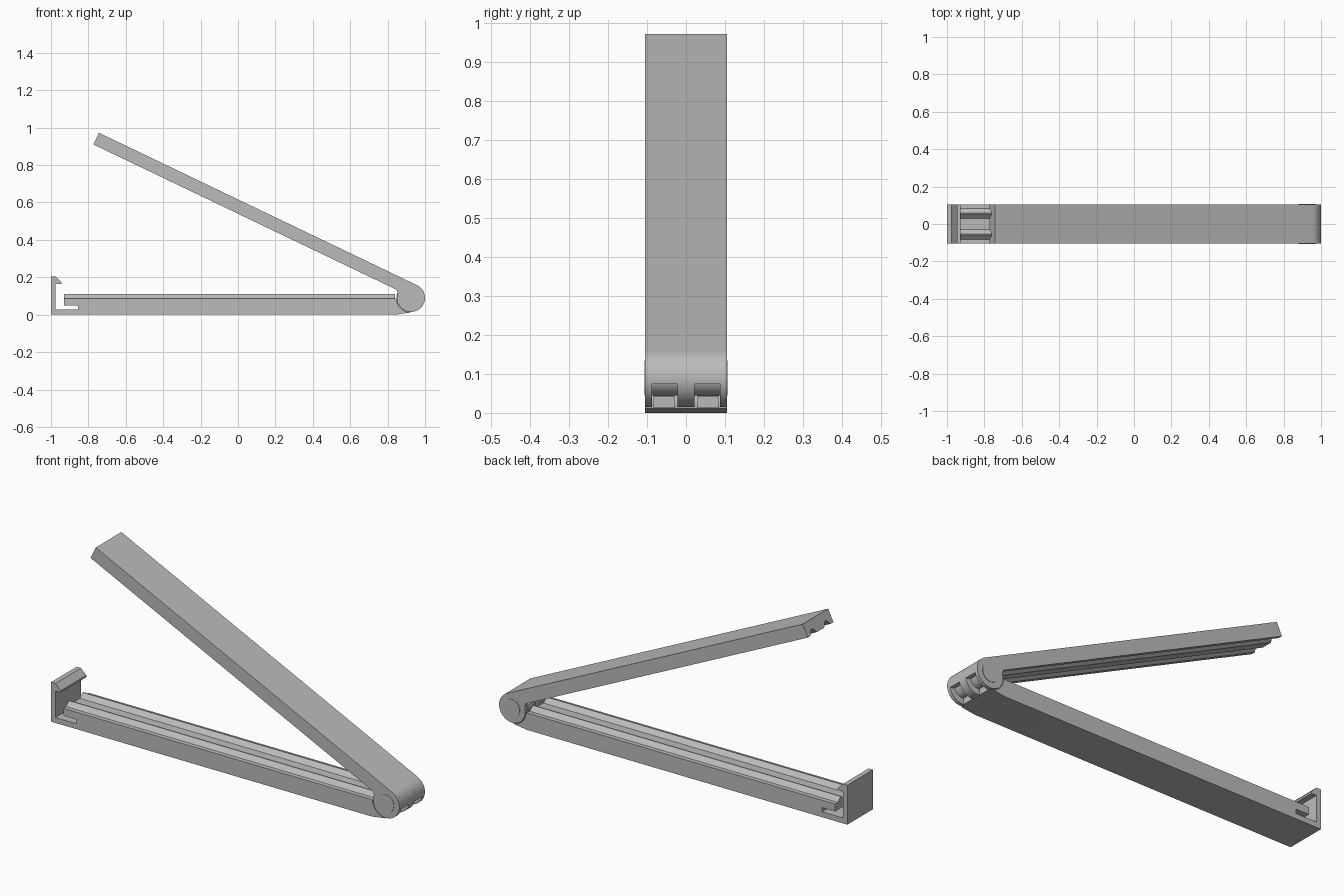
import bpy
import bmesh
from math import cos, sin, radians
from mathutils import Matrix, Vector

cube = bpy.data.objects.get("Cube")
if cube:
    bpy.data.objects.remove(cube)

grey = bpy.data.materials.new("grey plastic")
grey.use_nodes = True
grey.diffuse_color = (0.5, 0.5, 0.5, 1)
grey.node_tree.nodes["Principled BSDF"].inputs["Base Color"].default_value = (0.5, 0.5, 0.5, 1)

HALF = 0.105           # half width of the clip
HINGE = Vector((0.925, 0, 0.09))
TILT = radians(25.6)   # opening angle of the upper arm
BARREL, PIN = 0.075, 0.045
RIDGE_Y, RIDGE_W = 0.056, 0.027


def extrude(name, points, offset, smooth=False):
    """Closed prism from a loop of 3D points swept along an offset."""
    bm = bmesh.new()
    face = bm.faces.new([bm.verts.new(p) for p in points])
    result = bmesh.ops.extrude_face_region(bm, geom=[face])
    moved = [v for v in result["geom"] if isinstance(v, bmesh.types.BMVert)]
    bmesh.ops.translate(bm, verts=moved, vec=offset)
    bmesh.ops.recalc_face_normals(bm, faces=bm.faces)
    mesh = bpy.data.meshes.new(name)
    bm.to_mesh(mesh)
    bm.free()
    mesh.materials.append(grey)
    obj = bpy.data.objects.new(name, mesh)
    bpy.context.collection.objects.link(obj)
    if smooth:
        bpy.ops.object.select_all(action="DESELECT")
        obj.select_set(True)
        bpy.context.view_layer.objects.active = obj
        bpy.ops.object.shade_smooth_by_angle(angle=radians(30))
    return obj


def side_profile(name, pts, y0, y1, smooth=False):
    return extrude(name, [(x, y0, z) for x, z in pts], (0, y1 - y0, 0), smooth)


def arc(radius, start, end, steps=24, center=(0, 0)):
    angles = [radians(start + (end - start) * i / steps) for i in range(steps + 1)]
    return [(center[0] + radius * cos(a), center[1] + radius * sin(a)) for a in angles]


hinge_xz = (HINGE.x, HINGE.z)

# Lower arm with latch post, slot and a cradle under the barrel
body = [(-1, 0), (0.84, 0)] + arc(0.079, 266, 184, center=hinge_xz)
body += [(0.84, 0.088), (-0.93, 0.088), (-0.93, 0.05), (-0.855, 0.05), (-0.855, 0.028),
         (-0.975, 0.028), (-0.975, 0.165), (-0.945, 0.165), (-0.945, 0.175),
         (-0.975, 0.205), (-1, 0.205)]
side_profile("lower_arm", body, -HALF, HALF, True)

# Gripping ridges and snap hooks, one pair per side
for side, label in ((-1, "right"), (1, "left")):
    y = side * RIDGE_Y
    ridge = [(-0.93, y - RIDGE_W, 0.087), (-0.93, y - 0.003, 0.11),
             (-0.93, y + 0.003, 0.11), (-0.93, y + RIDGE_W, 0.087)]
    extrude(label + "_ridge", ridge, (1.77, 0, 0))
    hook = arc(0.078, 160, 268, center=hinge_xz) + arc(0.047, 268, 160, center=hinge_xz)
    side_profile(label + "_snap_hook", hook, y - 0.027, y + 0.027, True)

# Upper arm, modelled lying along -x from the hinge and then tilted
TOP, LOW, JOIN, LENGTH = BARREL, 0.006, -0.09, 1.886
section = [(-HALF, TOP), (-HALF, LOW)]
for y in (-RIDGE_Y, RIDGE_Y):
    section += [(y - RIDGE_W, LOW), (y - 0.005, LOW + 0.026),
                (y + 0.005, LOW + 0.026), (y + RIDGE_W, LOW)]
section += [(HALF, LOW), (HALF, TOP)]
upper = [extrude("upper_arm", [(-LENGTH, y, v) for y, v in section], (LENGTH + JOIN, 0, 0))]

# Hinge barrel: full cheeks, and slots that expose the pin between them
cheek = [(JOIN, LOW), (JOIN, TOP)] + arc(BARREL, 90, -175, 48)
slot = [(JOIN, LOW), (JOIN, TOP)] + arc(BARREL, 90, 13) + arc(PIN, 13, -187, 36)
IN, OUT = 0.022, 0.087
for name, y0, y1 in (("right_cheek", -HALF, -OUT), ("middle_cheek", -IN, IN),
                     ("left_cheek", OUT, HALF)):
    upper.append(side_profile(name, cheek, y0, y1, True))
for name, y0, y1 in (("right_pin_section", -OUT, -IN), ("left_pin_section", IN, OUT)):
    upper.append(side_profile(name, slot, y0, y1, True))

# Round pin ends on the outer cheeks
for name, y in (("right_pin_end", -HALF), ("left_pin_end", HALF)):
    upper.append(side_profile(name, arc(PIN, 0, 352.5, 47), y - 0.002, y + 0.002, True))

place = Matrix.Translation(HINGE) @ Matrix.Rotation(TILT, 4, "Y")
for obj in upper:
    obj.data.transform(place)
